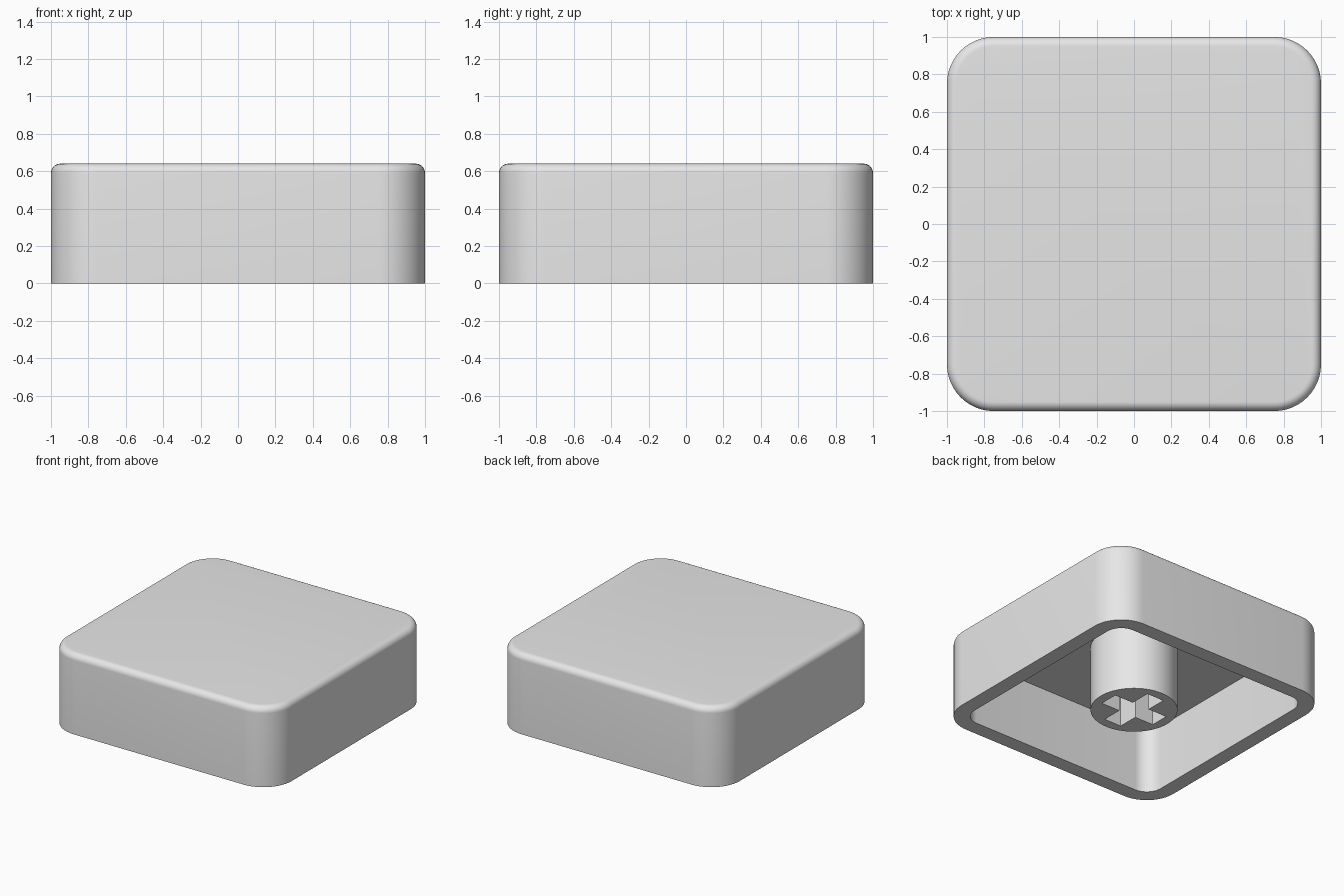
import bpy, bmesh, math

default = bpy.data.objects.get("Cube")
if default:
    bpy.data.objects.remove(default, do_unlink=True)

HEIGHT, CEILING = 0.64, 0.52      # outer top and underside of the top plate
HALF, RADIUS = 1.0, 0.25          # outer wall
INNER = 0.88                      # inner wall
FILLET = 0.05                     # rounded top edge
STEM_R, ARM_LEN, ARM_W = 0.315, 0.24, 0.075

grey = bpy.data.materials.new("light_grey_plastic")
grey.use_nodes = True
colour = (0.8, 0.8, 0.8, 1)
grey.diffuse_color = colour
grey.node_tree.nodes["Principled BSDF"].inputs["Base Color"].default_value = colour


def rounded_square(half, radius, z, steps=12):
    """Points of a square with round corners, counter-clockwise."""
    points = []
    for corner in range(4):
        middle = math.pi / 4 + corner * math.pi / 2
        cx = math.copysign(half - radius, math.cos(middle))
        cy = math.copysign(half - radius, math.sin(middle))
        for i in range(steps + 1):
            a = (corner + i / steps) * math.pi / 2
            points.append((cx + radius * math.cos(a), cy + radius * math.sin(a), z))
    return points


def circle(radius, z, sides=64):
    return [(radius * math.cos(2 * math.pi * i / sides),
             radius * math.sin(2 * math.pi * i / sides), z) for i in range(sides)]


def cross(z):
    """Plus-shaped outline made by turning one arm four times."""
    points = []
    for turn in range(4):
        c, s = round(math.cos(turn * math.pi / 2)), round(math.sin(turn * math.pi / 2))
        for x, y in ((ARM_LEN, -ARM_W), (ARM_LEN, ARM_W), (ARM_W, ARM_W)):
            points.append((x * c - y * s, x * s + y * c, z))
    return points


def loft(name, rings):
    """Join matching rings into a closed solid, capped at both ends."""
    bm = bmesh.new()
    loops = [[bm.verts.new(p) for p in ring] for ring in rings]
    for low, high in zip(loops, loops[1:]):
        n = len(low)
        for i in range(n):
            j = (i + 1) % n
            bm.faces.new((low[i], low[j], high[j], high[i]))
    bm.faces.new(loops[0])
    bm.faces.new(loops[-1])
    bmesh.ops.recalc_face_normals(bm, faces=bm.faces)
    mesh = bpy.data.meshes.new(name)
    bm.to_mesh(mesh)
    bm.free()
    mesh.materials.append(grey)
    obj = bpy.data.objects.new(name, mesh)
    bpy.context.collection.objects.link(obj)
    return obj


def select(obj):
    bpy.ops.object.select_all(action='DESELECT')
    obj.select_set(True)
    bpy.context.view_layer.objects.active = obj


# Hollow cap: inner ceiling, inner wall, rim, outer wall, rounded top edge
inner_radius = RADIUS - (HALF - INNER)
rings = [rounded_square(INNER, inner_radius, CEILING),
         rounded_square(INNER, inner_radius, 0),
         rounded_square(HALF, RADIUS, 0)]
for i in range(9):
    a = i / 8 * math.pi / 2
    inset = FILLET * (1 - math.cos(a))
    rings.append(rounded_square(HALF - inset, RADIUS - inset,
                                HEIGHT - FILLET + FILLET * math.sin(a)))
shell = loft("cap_shell", rings)

# Round stem under the top plate, with a cross-shaped socket
stem = loft("stem", [circle(STEM_R, 0), circle(STEM_R, CEILING + 0.02)])
cutter = loft("socket_cutter", [cross(-0.1), cross(CEILING - 0.06)])
cutter.hide_render = True
cut = stem.modifiers.new("socket", 'BOOLEAN')
cut.operation = 'DIFFERENCE'
cut.solver = 'EXACT'
cut.object = cutter
select(stem)
bpy.ops.object.modifier_apply(modifier=cut.name)
bpy.data.objects.remove(cutter, do_unlink=True)

for part in (shell, stem):
    select(part)
    bpy.ops.object.shade_smooth_by_angle(angle=math.radians(30))
